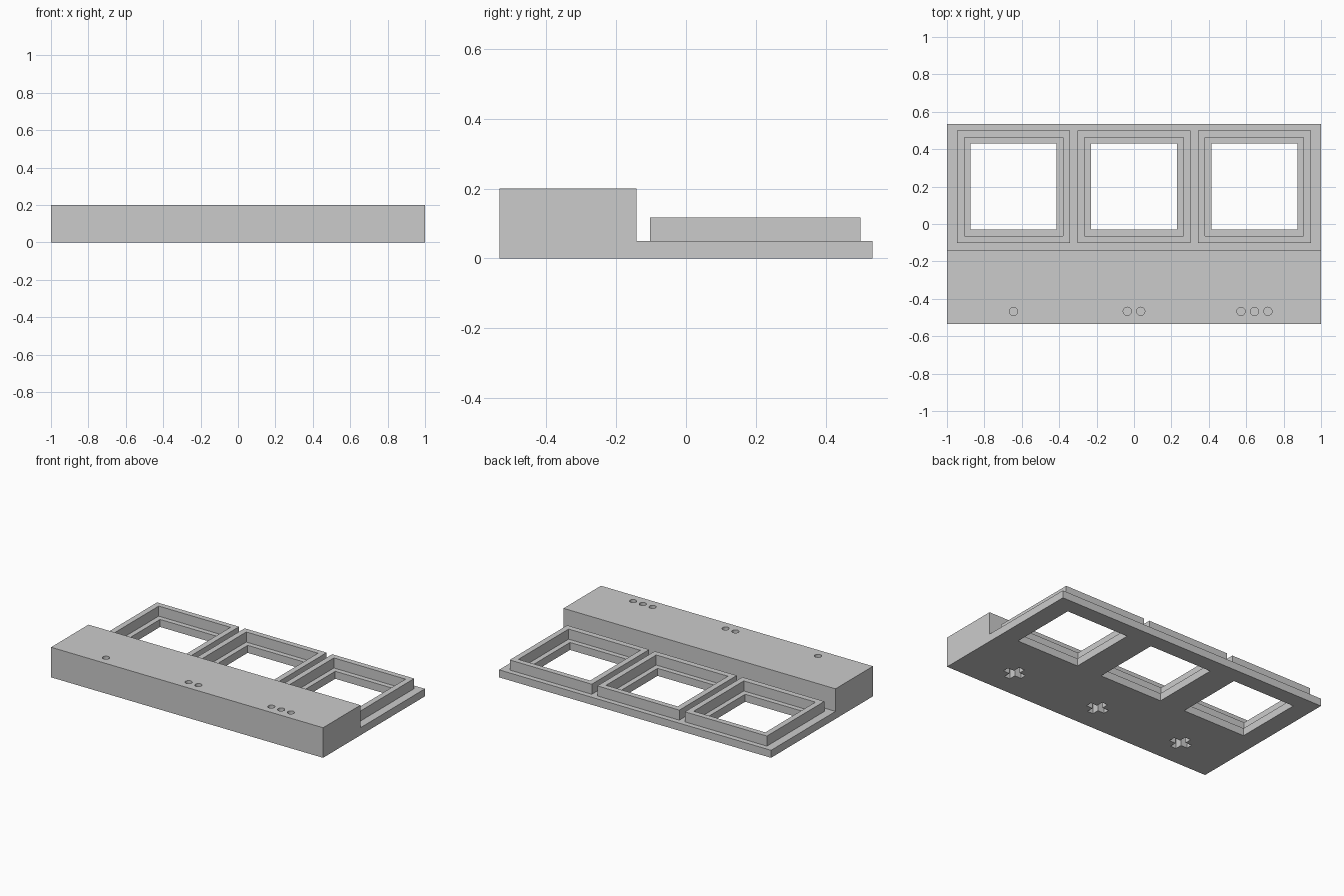
import bpy, bmesh
from mathutils import Matrix

cube = bpy.data.objects.get("Cube")
if cube:
    bpy.data.objects.remove(cube)

# Single grey plastic
GREY = (0.6, 0.6, 0.6, 1)
plastic = bpy.data.materials.new("grey plastic")
plastic.use_nodes = True
plastic.diffuse_color = GREY
plastic.node_tree.nodes["Principled BSDF"].inputs["Base Color"].default_value = GREY

WIDTH, DEPTH = 2.0, 1.07
PLATE_TOP, BLOCK_TOP, BLOCK_BACK = 0.05, 0.2, -0.142
FRAME_TOP, FRAME_Y = 0.117, 0.2
SPACING = 0.644
EPS = 0.01


def make_object(name, bm):
    bmesh.ops.recalc_face_normals(bm, faces=bm.faces)
    mesh = bpy.data.meshes.new(name)
    bm.to_mesh(mesh)
    bm.free()
    mesh.materials.append(plastic)
    obj = bpy.data.objects.new(name, mesh)
    bpy.context.collection.objects.link(obj)
    return obj


def extrude(name, points, vector):
    """Closed prism from a flat outline."""
    bm = bmesh.new()
    face = bm.faces.new([bm.verts.new(p) for p in points])
    top = bmesh.ops.extrude_face_region(bm, geom=[face], use_keep_orig=True)
    verts = [g for g in top["geom"] if isinstance(g, bmesh.types.BMVert)]
    bmesh.ops.translate(bm, verts=verts, vec=vector)
    return make_object(name, bm)


def box(name, x, y, size, z0, z1):
    h = size / 2
    corners = [(x - h, y - h, z0), (x + h, y - h, z0), (x + h, y + h, z0), (x - h, y + h, z0)]
    return extrude(name, corners, (0, 0, z1 - z0))


def cylinder(name, x, y, radius, z0, z1):
    bm = bmesh.new()
    bmesh.ops.create_cone(bm, cap_ends=True, segments=32, radius1=radius, radius2=radius,
                          depth=z1 - z0, matrix=Matrix.Translation((x, y, (z0 + z1) / 2)))
    return make_object(name, bm)


def cross(name, x, y, reach, half, z0, z1):
    """Plus-shaped prism, one corner triple turned four times."""
    points = []
    for turn in range(4):
        for px, py in ((reach, -half), (reach, half), (half, half)):
            for _ in range(turn):
                px, py = -py, px
            points.append((x + px, y + py, z0))
    return extrude(name, points, (0, 0, z1 - z0))


def cut(obj, cutter):
    cutter.hide_render = True
    mod = obj.modifiers.new("cut", 'BOOLEAN')
    mod.operation, mod.solver, mod.object = 'DIFFERENCE', 'EXACT', cutter
    bpy.context.view_layer.objects.active = obj
    bpy.ops.object.modifier_apply(modifier=mod.name)
    bpy.data.objects.remove(cutter)


# Plate and raised front block share one stepped profile
front, back, left = -DEPTH / 2, DEPTH / 2, -WIDTH / 2
profile = [(front, 0), (back, 0), (back, PLATE_TOP), (BLOCK_BACK, PLATE_TOP),
           (BLOCK_BACK, BLOCK_TOP), (front, BLOCK_TOP)]
body = extrude("stepped_body", [(left, y, z) for y, z in profile], (WIDTH, 0, 0))

for i, side in enumerate(("right", "middle", "left")):
    x = (i - 1) * SPACING

    # Square window through the plate
    cut(body, box("window_cutter", x, FRAME_Y, 0.46, -EPS, PLATE_TOP + EPS))

    # Raised square rim around the window
    rim = box(side + "_window_rim", x, FRAME_Y - 0.001, 0.603, PLATE_TOP, FRAME_TOP)
    cut(rim, box("rim_cutter", x, FRAME_Y, 0.527, PLATE_TOP - EPS, FRAME_TOP + EPS))

    # Cross-shaped socket under the block
    cut(body, cross("socket_cutter", x, -0.337, 0.068, 0.021, -EPS, 0.12))

    # One, two or three round marker dimples on top
    for k in range(i + 1):
        dot_x = x + (k - i / 2) * 0.072
        cut(body, cylinder("dimple_cutter", dot_x, -0.467, 0.022, BLOCK_TOP - 0.033, BLOCK_TOP + EPS))
